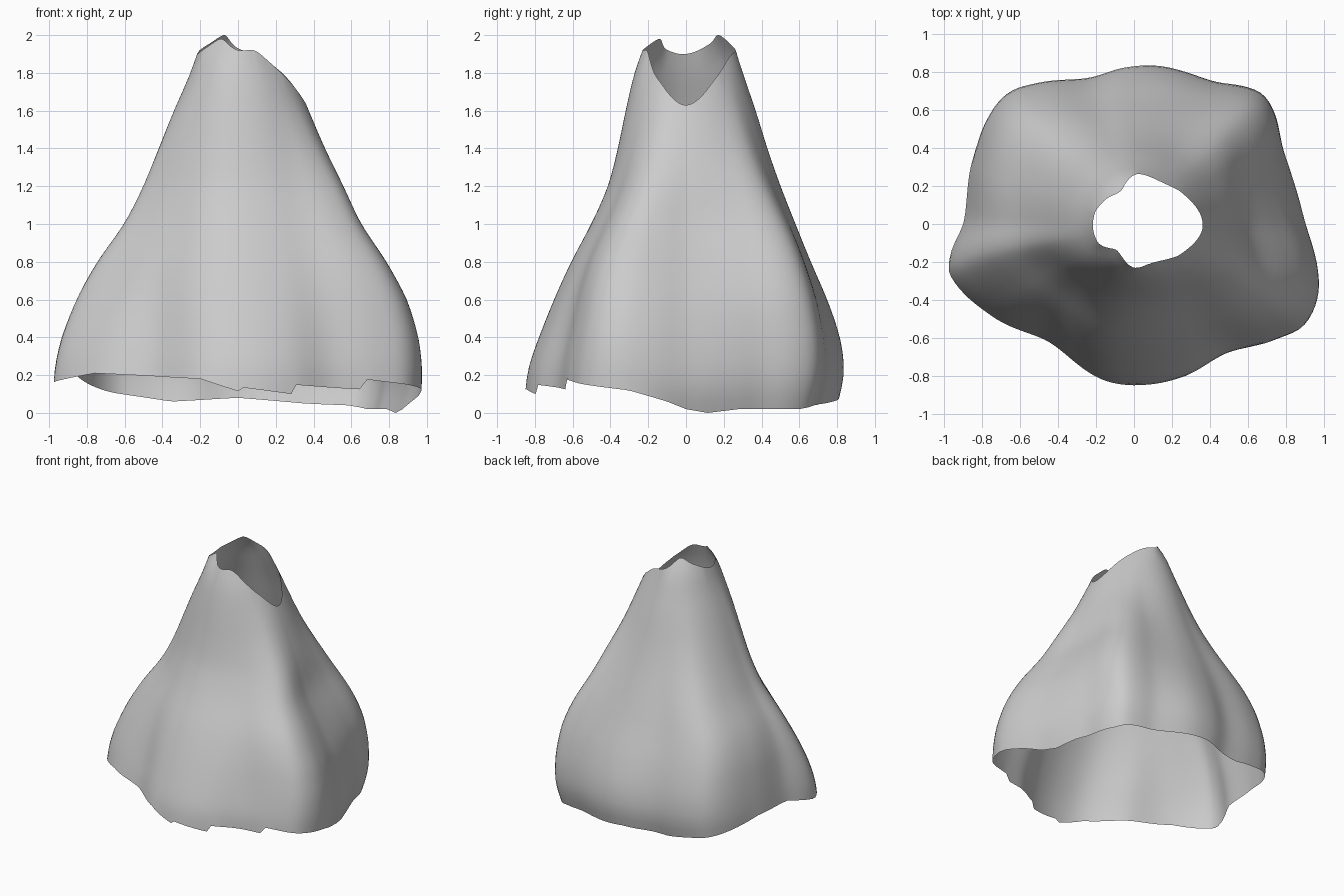
import bpy, bmesh, math

if "Cube" in bpy.data.objects:
    bpy.data.objects.remove(bpy.data.objects["Cube"])

# plan outline at the hem (x, y), counter-clockwise from the right
OUTLINE = [(.91, .03), (.8, .38), (.74, .6), (.68, .69), (.58, .73), (.42, .76), (.12, .85),
           (-.05, .84), (-.25, .78), (-.52, .75), (-.65, .71), (-.75, .61), (-.86, .32),
           (-.9, .02), (-.98, -.17), (-.98, -.27), (-.75, -.49), (-.45, -.62), (-.15, -.82),
           (.05, -.84), (.28, -.79), (.5, -.67), (.75, -.6), (.9, -.53), (.98, -.38), (.98, -.23)]
# silhouette: z, left, right, front, back
EXTENT = [(0, .96, .93, .84, .78), (.1, .97, .97, .85, .82), (.22, .98, .98, .845, .845),
          (.4, .94, .96, .78, .82), (.6, .86, .9, .7, .75), (.8, .75, .79, .61, .66),
          (1, .6, .65, .5, .58), (1.2, .5, .56, .41, .5), (1.4, .42, .46, .36, .43),
          (1.6, .34, .375, .32, .37), (1.8, .25, .29, .275, .3), (1.92, .21, .2, .23, .265),
          (2, .14, .1, .15, .2)]
# heights of the collar and hem by angle in degrees
RIM = [(0, 1.63), (30, 1.77), (55, 1.88), (90, 1.93), (120, 2), (150, 1.95), (180, 1.9),
       (205, 1.92), (235, 1.98), (270, 1.92), (300, 1.91), (330, 1.76)]
HEM = [(0, .02), (8, 0), (20, .02), (42, .02), (50, .04), (65, .05), (90, .08), (115, .06),
       (135, .11), (160, .2), (180, .21), (193, .16), (212, .21), (240, .19), (256, .18),
       (271, .11), (271.5, .135), (290, .1), (290.5, .15), (316, .125), (316.5, .18),
       (343, .12), (354, .06)]
COLS, ROWS = 180, 30


def ring_value(keys, a, smooth=True):
    """Periodic interpolation of (angle, value) keys."""
    n = len(keys)
    a %= 360
    i = max((k for k in range(n) if keys[k][0] <= a), default=-1)
    k = [(keys[(i + j) % n][0] + 360 * ((i + j) // n), keys[(i + j) % n][1]) for j in (-1, 0, 1, 2)]
    t = (a - k[1][0]) / (k[2][0] - k[1][0])
    lin = k[1][1] + (k[2][1] - k[1][1]) * t
    if not smooth:
        return lin
    h = k[2][0] - k[1][0]
    m1 = (k[2][1] - k[0][1]) / (k[2][0] - k[0][0]) * h
    m2 = (k[3][1] - k[1][1]) / (k[3][0] - k[1][0]) * h
    return ((2*t**3 - 3*t*t + 1) * k[1][1] + (t**3 - 2*t*t + t) * m1
            + (3*t*t - 2*t**3) * k[2][1] + (t**3 - t*t) * m2)


def extents(z):
    j = min(max(k for k in range(len(EXTENT)) if EXTENT[k][0] <= z), len(EXTENT) - 2)
    p, q = EXTENT[j], EXTENT[j + 1]
    t = (z - p[0]) / (q[0] - p[0])
    return [u + (v - u) * t for u, v in zip(p[1:], q[1:])]


def bump(a, centre, width):
    d = (a - centre + 180) % 360 - 180
    return math.exp(-(d / width) ** 2)


polar = sorted((math.degrees(math.atan2(y, x)) % 360, math.hypot(x, y)) for x, y in OUTLINE)
angles = [360 * i / COLS for i in range(COLS)]
base = [ring_value(polar, a) for a in angles]
folds = [.16 * bump(a, 43, 22) + .15 * bump(a, -36, 22) + .08 * bump(a, 130, 24)
         - .10 * bump(a, 208, 25) for a in angles]
cache = {}


def section(z):
    """Cross-section at height z: folded outline easing into an oval."""
    z = round(max(0, min(2, z)), 3)
    if z not in cache:
        w = max(0, min(1, (1.8 - z) / 1.4))
        f = math.exp(-((z - .9) / .42) ** 2)
        e = extents(z)
        pts = []
        for a, b, d in zip(angles, base, folds):
            c, s = math.cos(math.radians(a)), math.sin(math.radians(a))
            r = 1 + f * d
            pts.append(((w * b * c / .98 + (1 - w) * c) * r, (w * b * s / .85 + (1 - w) * s) * r))
        xs, ys = [p[0] for p in pts], [p[1] for p in pts]
        l, rt, fr, bk = -min(xs), max(xs), -min(ys), max(ys)
        cache[z] = [(x * (e[0] / l if x < 0 else e[1] / rt),
                     y * (e[2] / fr if y < 0 else e[3] / bk)) for x, y in pts]
    return cache[z]


# draped open shell, lofted from hem to collar
bm = bmesh.new()
grid = []
for i, a in enumerate(angles):
    lo, hi = ring_value(HEM, a, False), ring_value(RIM, a)
    col = []
    for j in range(ROWS + 1):
        z = lo + (hi - lo) * j / ROWS
        x, y = section(z)[i]
        col.append(bm.verts.new((x, y, z)))
    grid.append(col)
for i in range(COLS):
    p, q = grid[i], grid[(i + 1) % COLS]
    for j in range(ROWS):
        bm.faces.new((p[j], q[j], q[j + 1], p[j + 1])).smooth = True
# soften the folds while keeping the open edges
inner = [v for v in bm.verts if not v.is_boundary]
for _ in range(4):
    bmesh.ops.smooth_vert(bm, verts=inner, factor=.5, use_axis_x=True, use_axis_y=True, use_axis_z=True)
mesh = bpy.data.meshes.new("draped_cover")
bm.to_mesh(mesh)
bm.free()
bpy.context.collection.objects.link(bpy.data.objects.new("draped_cover", mesh))
